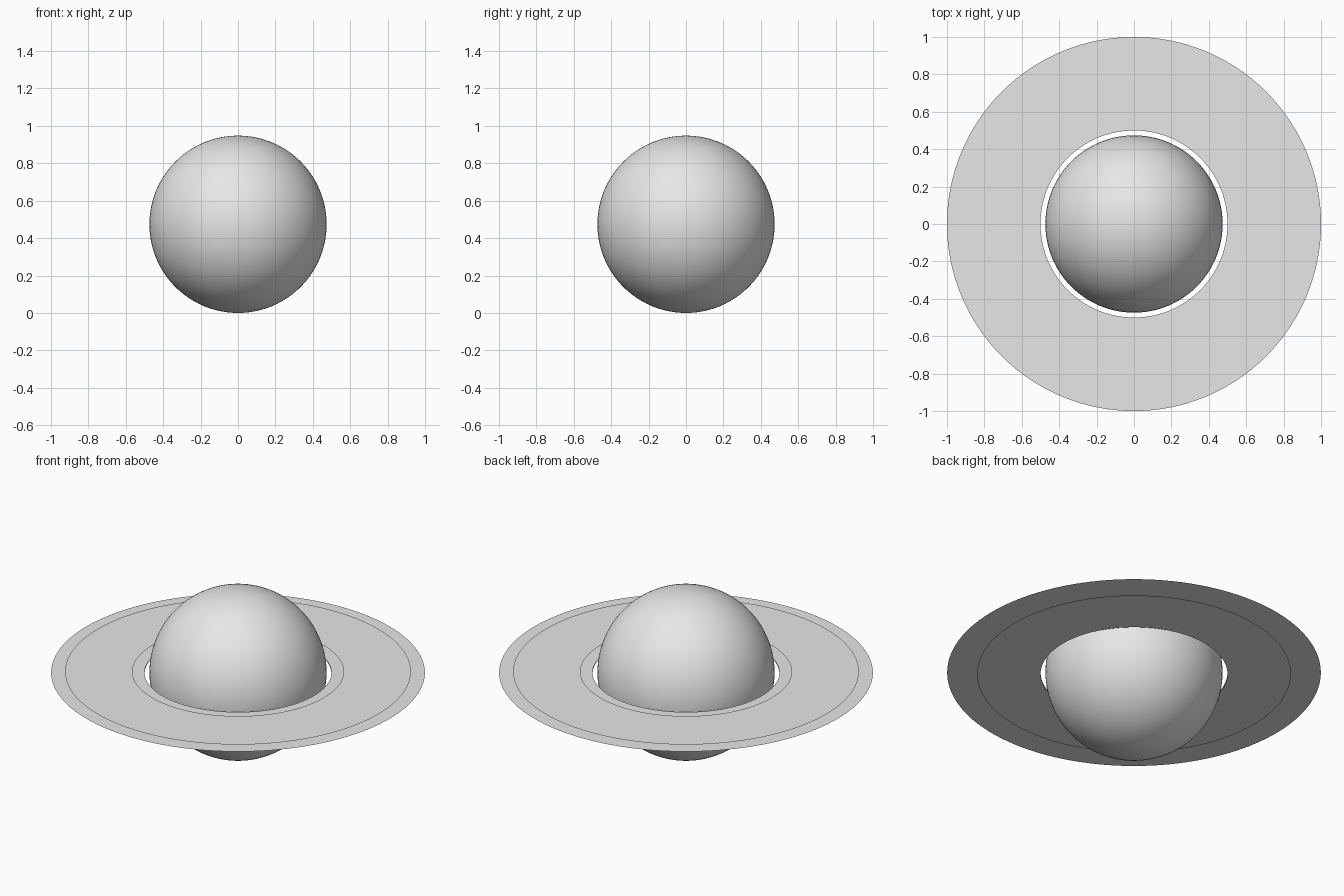
import bpy
import bmesh
from math import cos, sin, tau

cube = bpy.data.objects.get("Cube")
if cube:
    bpy.data.objects.remove(cube, do_unlink=True)

RADIUS = 0.474
SEGMENTS = 128

# One pale grey for every part
grey = bpy.data.materials.new("pale_grey")
grey.use_nodes = True
color = (0.8, 0.8, 0.8, 1)
grey.diffuse_color = color
grey.node_tree.nodes["Principled BSDF"].inputs["Base Color"].default_value = color


def make_ring(name, inner, outer, height):
    """Flat, paper-thin annulus facing up."""
    bm = bmesh.new()
    loops = [[bm.verts.new((r * cos(tau * i / SEGMENTS), r * sin(tau * i / SEGMENTS), 0))
              for i in range(SEGMENTS)] for r in (inner, outer)]
    for i in range(SEGMENTS):
        j = (i + 1) % SEGMENTS
        bm.faces.new((loops[0][i], loops[1][i], loops[1][j], loops[0][j]))
    mesh = bpy.data.meshes.new(name)
    bm.to_mesh(mesh)
    bm.free()
    mesh.materials.append(grey)
    ring = bpy.data.objects.new(name, mesh)
    ring.location.z = height
    bpy.context.collection.objects.link(ring)


# Globe
bpy.ops.mesh.primitive_uv_sphere_add(segments=96, ring_count=48, radius=RADIUS,
                                     location=(0, 0, RADIUS))
globe = bpy.context.object
globe.name = "planet_globe"
globe.data.materials.append(grey)
bpy.ops.object.shade_smooth()

# Stacked flat rings around the equator
make_ring("lower_ring", 0.5, 0.84, RADIUS - 0.01)
make_ring("middle_ring", 0.5, 1.0, RADIUS - 0.002)
make_ring("upper_ring", 0.565, 0.925, RADIUS + 0.004)
